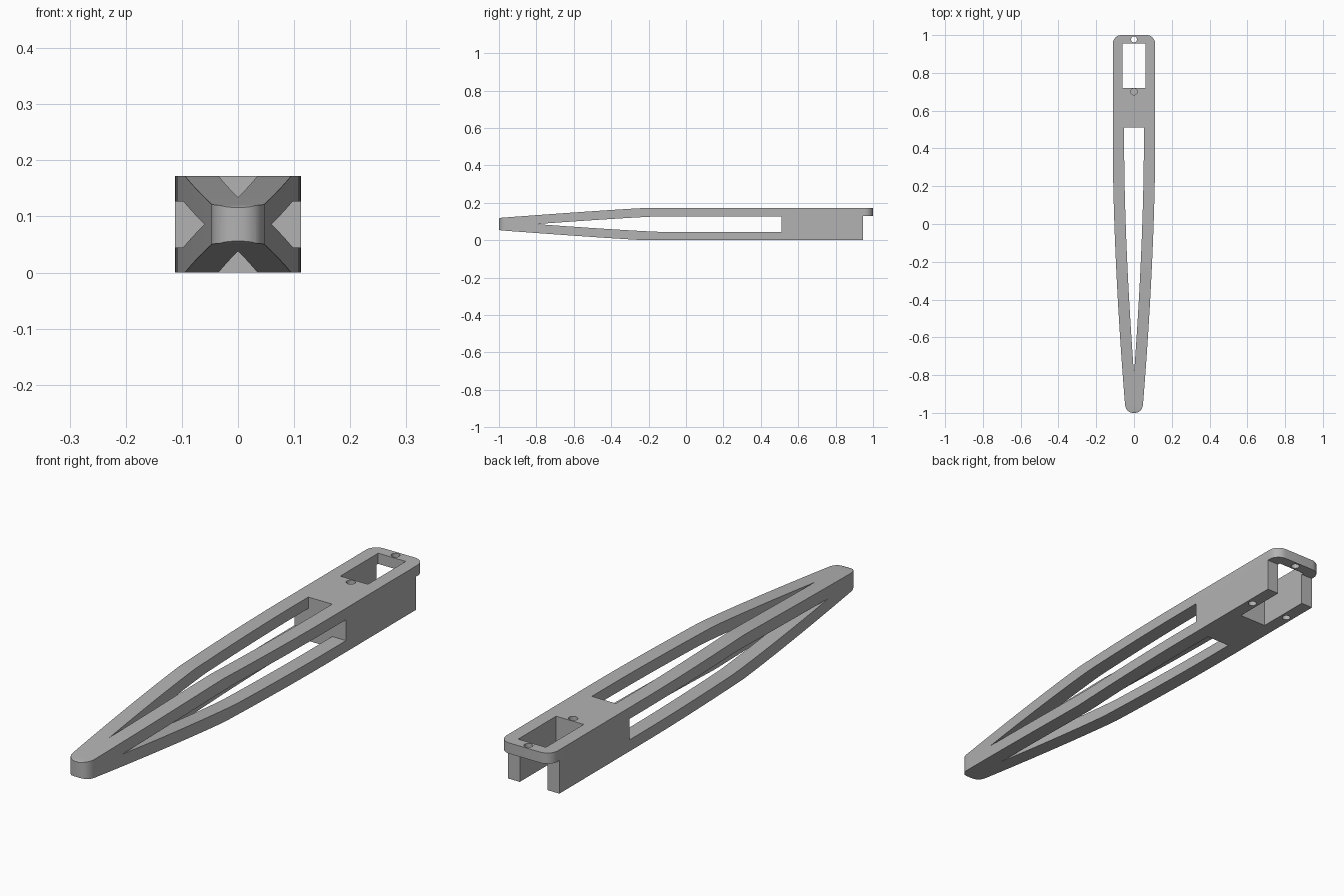
import bpy, bmesh, math

cube = bpy.data.objects.get("Cube")
if cube:
    bpy.data.objects.remove(cube, do_unlink=True)

HEIGHT = 0.172
MID = HEIGHT / 2

grey = bpy.data.materials.new("plain_grey")
grey.use_nodes = True
colour = (0.45, 0.45, 0.45, 1)
grey.diffuse_color = colour
grey.node_tree.nodes["Principled BSDF"].inputs["Base Color"].default_value = colour


def prism(name, points, axis, low, high):
    """Extrude an outline along z (points are x, y) or x (points are y, z)."""
    bm = bmesh.new()
    place = (lambda a, b: (a, b, low)) if axis == "z" else (lambda a, b: (low, a, b))
    face = bm.faces.new([bm.verts.new(place(a, b)) for a, b in points])
    moved = bmesh.ops.extrude_face_region(bm, geom=[face])["geom"]
    shift = (0, 0, high - low) if axis == "z" else (high - low, 0, 0)
    bmesh.ops.translate(bm, vec=shift, verts=[v for v in moved if isinstance(v, bmesh.types.BMVert)])
    bmesh.ops.recalc_face_normals(bm, faces=bm.faces)
    mesh = bpy.data.meshes.new(name)
    bm.to_mesh(mesh)
    bm.free()
    mesh.materials.append(grey)
    obj = bpy.data.objects.new(name, mesh)
    bpy.context.collection.objects.link(obj)
    return obj


def circle(x, y, radius, count=20):
    return [(x + radius * math.cos(math.tau * i / count),
             y + radius * math.sin(math.tau * i / count)) for i in range(count)]


def combine(target, tool, operation="DIFFERENCE"):
    bpy.ops.object.select_all(action="DESELECT")
    bpy.context.view_layer.objects.active = target
    target.select_set(True)
    mod = target.modifiers.new("cut", "BOOLEAN")
    mod.operation, mod.solver, mod.object = operation, "EXACT", tool
    bpy.ops.object.modifier_apply(modifier=mod.name)
    bpy.data.objects.remove(tool, do_unlink=True)


def steps(start, end, count):
    return [start + (end - start) * i / count for i in range(count + 1)]


def half_width(y):
    return 0.112 - 0.064 * (max(0, 0.4 - y) / 1.35) ** 1.7


def half_height(y):
    return MID - 0.053 * (max(0, -0.22 - y) / 0.78) ** 1.1


def side_slot_height(y):
    return 0.041 * (1 - (max(0, -0.15 - y) / 0.65) ** 1.15)


# Plan outline: rounded back corners, tapered flanks, rounded tip
right = [(0.067 + 0.045 * math.sin(a), 0.955 + 0.045 * math.cos(a)) for a in steps(0, math.pi / 2, 8)]
right += [(half_width(y), y) for y in steps(0.4, -0.95, 24)]
right += [(0.048 * math.cos(a) ** 0.8, -0.95 - 0.05 * math.sin(a)) for a in steps(0.2, 1.45, 7)]
plan = right + [(-x, y) for x, y in reversed(right)]
arm = prism("tapered_arm", plan, "z", -0.1, 0.3)

# Side profile: tapered top and bottom, with a thin overhanging back plate
ys = steps(-0.22, -0.99, 20)
top = [(y, MID + half_height(y)) for y in ys] + [(-1.01, 0.112)]
bottom = [(y, HEIGHT - z) for y, z in reversed(top)]
profile = [(1.1, 0.13), (1.1, HEIGHT)] + top + bottom + [(0.945, 0), (0.945, 0.13)]
combine(arm, prism("side_profile", profile, "x", -0.3, 0.3), "INTERSECT")

# Vertical and sideways lightening slots
edge = [(half_width(y) - 0.06, y) for y in steps(0.51, -0.78, 24)]
slot = edge + [(0, -0.8)] + [(-x, y) for x, y in reversed(edge)]
combine(arm, prism("vertical_slot", slot, "z", -0.1, 0.3))

edge = [(y, side_slot_height(y)) for y in [0.51] + steps(-0.15, -0.785, 18)]
slot = [(y, MID + h) for y, h in edge] + [(-0.8, MID)] + [(y, MID - h) for y, h in reversed(edge)]
combine(arm, prism("sideways_slot", slot, "x", -0.3, 0.3))

# Pocket that leaves a fork below the back plate
pocket = [(-0.06, 0.72), (0.06, 0.72), (0.06, 0.955), (-0.06, 0.955)]
combine(arm, prism("pocket", pocket, "z", -0.1, 0.3))

# Screw holes: two from above, one in the underside of each fork arm
combine(arm, prism("back_hole", circle(0, 0.977, 0.016), "z", 0.05, 0.3))
combine(arm, prism("front_hole", circle(0, 0.7, 0.017), "z", 0.07, 0.3))
for side in (-1, 1):
    combine(arm, prism("fork_hole", circle(side * 0.086, 0.82, 0.016), "z", -0.1, 0.1))

bpy.ops.object.shade_smooth_by_angle(angle=math.radians(25))
